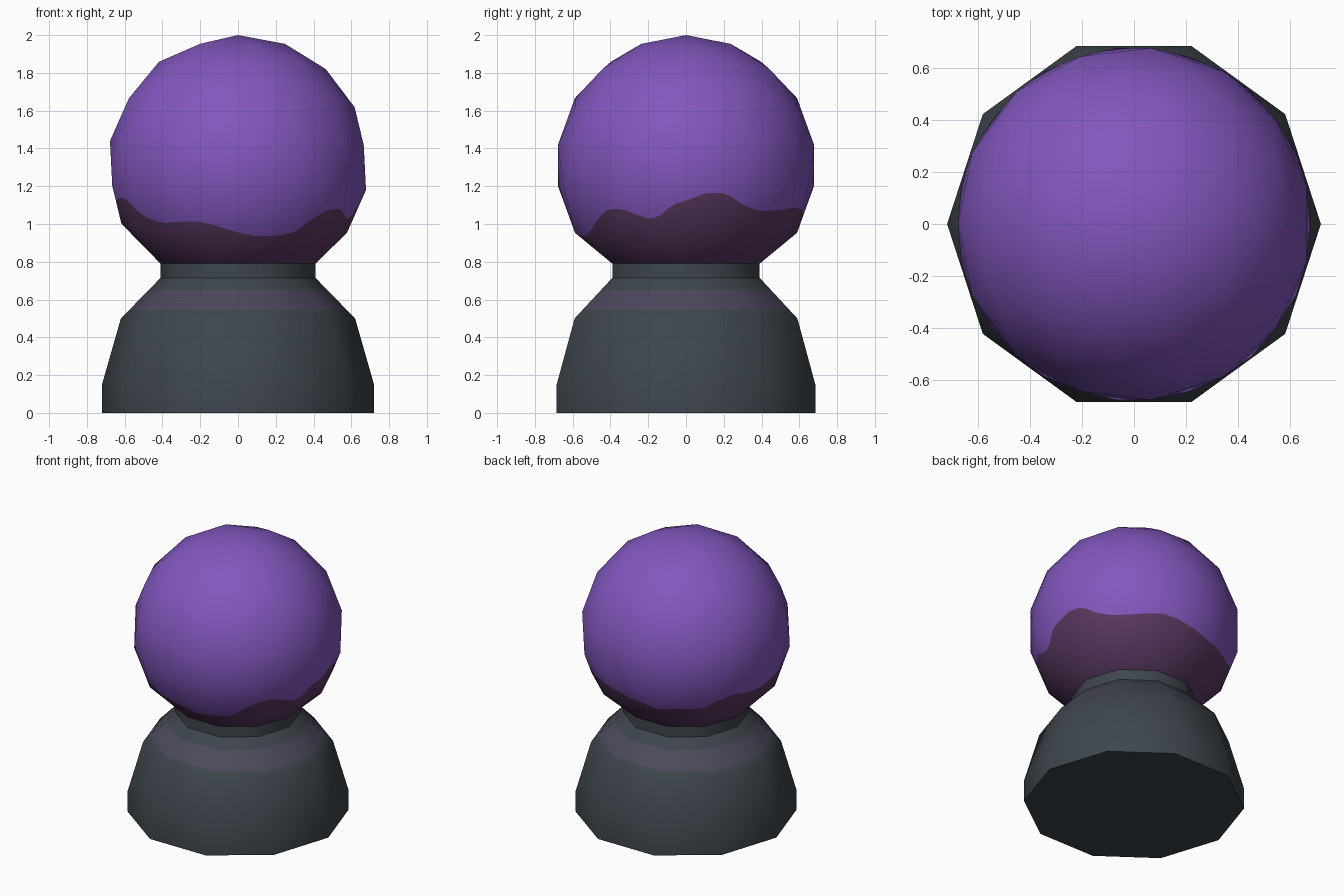
import bpy, bmesh, math
from mathutils import Vector

if "Cube" in bpy.data.objects:
    bpy.data.objects.remove(bpy.data.objects["Cube"])


def material(name, r, g, b):
    lin = lambda c: ((c / 255 + 0.055) / 1.055) ** 2.4
    m = bpy.data.materials.new(name)
    m.diffuse_color = (lin(r), lin(g), lin(b), 1)
    m.use_nodes = True
    m.node_tree.nodes["Principled BSDF"].inputs["Base Color"].default_value = m.diffuse_color
    return m


purple = material("purple", 130, 87, 190)
plum = material("dark plum", 88, 56, 96)
slate = material("slate", 62, 70, 76)
band = material("grey violet", 76, 73, 92)


def make_object(name, bm, mats):
    me = bpy.data.meshes.new(name)
    bm.to_mesh(me)
    bm.free()
    for m in mats:
        me.materials.append(m)
    ob = bpy.data.objects.new(name, me)
    bpy.context.collection.objects.link(ob)
    return ob


# Base: ten-sided turned body with a painted band and a straight collar
profile = [(0.72, 0), (0.72, 0.15), (0.62, 0.5), (0.576, 0.545),
           (0.4735, 0.65), (0.41, 0.715), (0.41, 0.79)]
bm = bmesh.new()
rings = [[bm.verts.new((r * math.cos(i * math.tau / 10), r * math.sin(i * math.tau / 10), z))
          for i in range(10)] for r, z in profile]
for k in range(len(rings) - 1):
    for i in range(10):
        j = (i + 1) % 10
        f = bm.faces.new((rings[k][i], rings[k][j], rings[k + 1][j], rings[k + 1][i]))
        f.material_index = 1 if k == 3 else 0
bm.faces.new(rings[0][::-1])
base = make_object("base", bm, [slate, band])
bpy.context.view_layer.objects.active = base
base.select_set(True)
bpy.ops.object.shade_smooth_by_angle(angle=math.radians(40))

# Ball: geodesic sphere, three segments per icosahedron edge
R, CZ = 0.69, 1.31
ico = bmesh.new()
bmesh.ops.create_icosphere(ico, subdivisions=1, radius=1)
bm = bmesh.new()
for face in ico.faces:
    a, b, c = [v.co.normalized() for v in face.verts]

    def point(i, j):
        k = 3 - i - j
        if i and j and k:
            return (a + b + c).normalized()
        (p, wp), (q, wq) = [(p, w) for p, w in ((a, i), (b, j), (c, k), (a, 0), (b, 0)) if w][:2] \
            if max(i, j, k) < 3 else [((a, b, c)[(i, j, k).index(3)], 3)] * 2
        return p.slerp(q, wq / 3) if wp < 3 else p.copy()

    grid = {(i, j): bm.verts.new(point(i, j) * R + Vector((0, 0, CZ)))
            for i in range(4) for j in range(4 - i)}
    for i in range(3):
        for j in range(3 - i):
            bm.faces.new((grid[i + 1, j], grid[i, j + 1], grid[i, j]))
            if i + j < 2:
                bm.faces.new((grid[i + 1, j], grid[i + 1, j + 1], grid[i, j + 1]))
ico.free()
bmesh.ops.remove_doubles(bm, verts=bm.verts, dist=1e-4)
bmesh.ops.recalc_face_normals(bm, faces=bm.faces)

# Open the bottom and fit its rim to the collar
bmesh.ops.delete(bm, geom=[v for v in bm.verts if v.co.z < 0.7], context='VERTS')
for v in bm.verts:
    if v.co.z < 0.85:
        s = 0.41 / math.hypot(v.co.x, v.co.y)
        v.co = (v.co.x * s, v.co.y * s, 0.79)

# Wavy paint edge: (degrees round from the front, height)
wave = [(0, .955), (10, .935), (23, .94), (31, .96), (40, 1.025), (49, 1.075), (57, 1.083),
        (65, 1.05), (71, 1.025), (77, 1.04), (83, 1.10), (93, 1.135), (99, 1.165), (108, 1.165),
        (112, 1.14), (118, 1.10), (128, 1.067), (142, 1.073), (156, 1.09), (166, 1.075),
        (182, 1.04), (198, 1.01), (212, 1.015), (225, 1.02), (235, 1.07), (242, 1.10),
        (250, 1.09), (259, 1.08), (270, 1.095), (280, 1.13), (289, 1.14), (296, 1.12),
        (306, 1.04), (319, 1.005), (339, 1.015), (346, 1.0), (360, .955)]


def above(co):
    ang = math.degrees(math.atan2(co.x, -co.y)) % 360
    for (a0, h0), (a1, h1) in zip(wave, wave[1:]):
        if ang <= a1:
            return co.z - h0 - (h1 - h0) * (ang - a0) / (a1 - a0)


# Cut the flat facets along the paint edge
bmesh.ops.subdivide_edges(bm, edges=bm.edges[:], cuts=4, use_grid_fill=True)
bmesh.ops.triangulate(bm, faces=bm.faces[:])
cut = set()
for e in list(bm.edges):
    v0, v1 = e.verts
    f0, f1 = above(v0.co), above(v1.co)
    if f0 * f1 < 0:
        t = min(0.98, max(0.02, f0 / (f0 - f1)))
        cut.add(bmesh.utils.edge_split(e, v0, t)[1])
for f in list(bm.faces):
    pair = [v for v in f.verts if v in cut]
    if len(pair) == 2:
        bmesh.utils.face_split(f, pair[0], pair[1])
for f in bm.faces:
    f.smooth = True
    f.material_index = int(any(v not in cut and above(v.co) < 0 for v in f.verts))
ball = make_object("ball", bm, [purple, plum])
centre = Vector((0, 0, CZ))
ball.data.normals_split_custom_set_from_vertices(
    [(v.co - centre).normalized() for v in ball.data.vertices])
